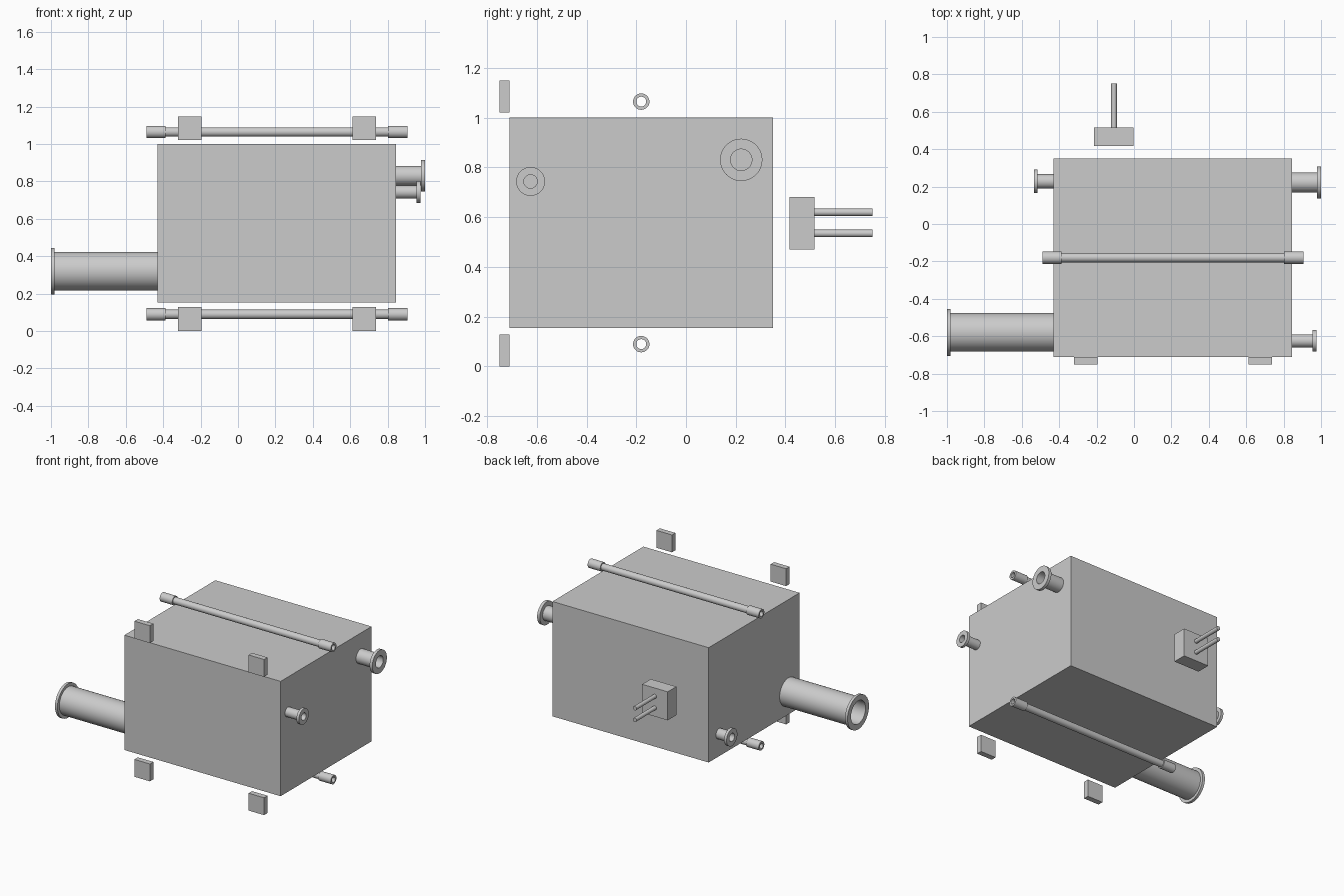
import bpy
import math
from mathutils import Matrix, Vector

cube = bpy.data.objects.get("Cube")
if cube:
    bpy.data.objects.remove(cube, do_unlink=True)

import bmesh

# One plain grey for the whole unit
GREY = (0.6, 0.6, 0.6, 1.0)
grey = bpy.data.materials.new("light_grey")
grey.use_nodes = True
grey.diffuse_color = GREY
grey.node_tree.nodes["Principled BSDF"].inputs["Base Color"].default_value = GREY


def finish(name, bm, smooth=False):
    bmesh.ops.recalc_face_normals(bm, faces=bm.faces)
    mesh = bpy.data.meshes.new(name)
    bm.to_mesh(mesh)
    bm.free()
    mesh.materials.append(grey)
    obj = bpy.data.objects.new(name, mesh)
    bpy.context.collection.objects.link(obj)
    if smooth:
        bpy.ops.object.select_all(action="DESELECT")
        obj.select_set(True)
        bpy.context.view_layer.objects.active = obj
        bpy.ops.object.shade_smooth_by_angle(angle=math.radians(35))
    return obj


def box(name, low, high):
    low, high = Vector(low), Vector(high)
    bm = bmesh.new()
    bmesh.ops.create_cube(bm, size=1)
    bmesh.ops.scale(bm, vec=high - low, verts=bm.verts)
    bmesh.ops.translate(bm, vec=(low + high) / 2, verts=bm.verts)
    return finish(name, bm)


def turned(name, profile, y, z, sides=48):
    """Revolve a closed (x, radius) profile about an axis along x."""
    bm = bmesh.new()
    rings = []
    for i in range(sides):
        a = math.tau * i / sides
        rings.append([bm.verts.new((x, y + r * math.cos(a), z + r * math.sin(a)))
                      for x, r in profile])
    n = len(profile)
    for i in range(sides):
        a, b = rings[i], rings[(i + 1) % sides]
        for j in range(n):
            k = (j + 1) % n
            bm.faces.new((a[j], a[k], b[k], b[j]))
    return finish(name, bm, smooth=True)


def flanged_pipe(name, root, tip, lip, y, z, bore, radius, flange):
    """Hollow pipe from the casing wall to a flange of thickness lip."""
    neck = tip - math.copysign(lip, tip - root)
    turned(name, [(root, bore), (root, radius), (neck, radius),
                  (neck, flange), (tip, flange), (tip, bore)], y, z)


# Main casing
LEFT, RIGHT = 0.845, -0.43
box("casing", (RIGHT, -0.71, 0.153), (LEFT, 0.35, 1.0))

# Flanged ports on both sides
flanged_pipe("large_port", RIGHT, -1.0, 0.02, -0.58, 0.32, 0.085, 0.103, 0.125)
flanged_pipe("rear_right_port", RIGHT, -0.535, 0.02, 0.228, 0.32, 0.03, 0.038, 0.063)
flanged_pipe("rear_left_port", LEFT, 1.0, 0.022, 0.222, 0.83, 0.043, 0.053, 0.085)
flanged_pipe("front_left_port", LEFT, 0.975, 0.02, -0.625, 0.743, 0.027, 0.035, 0.058)

# Hollow tubes with end sleeves, above and below the casing
for name, z in (("upper_tube", 1.064), ("lower_tube", 0.089)):
    turned(name, [(-0.49, 0.02), (-0.49, 0.033), (-0.388, 0.033), (-0.388, 0.025),
                  (0.803, 0.025), (0.803, 0.033), (0.906, 0.033), (0.906, 0.02)],
           -0.18, z, 32)

# Mounting plates at the four front corners
for side, x in (("right", -0.257), ("left", 0.675)):
    for level, z in (("lower", 0.0), ("upper", 1.02)):
        box(f"{level}_{side}_plate", (x - 0.063, -0.75, z), (x + 0.063, -0.71, z + 0.128))

# Rear connector block with two pins
box("connector_block", (-0.213, 0.416, 0.47), (-0.004, 0.517, 0.68))
for name, z in (("upper_pin", 0.619), ("lower_pin", 0.534)):
    bm = bmesh.new()
    place = Matrix.Translation((-0.107, 0.633, z)) @ Matrix.Rotation(math.pi / 2, 4, "X")
    bmesh.ops.create_cone(bm, cap_ends=True, segments=32, radius1=0.015,
                          radius2=0.015, depth=0.234, matrix=place)
    finish(name, bm, smooth=True)
